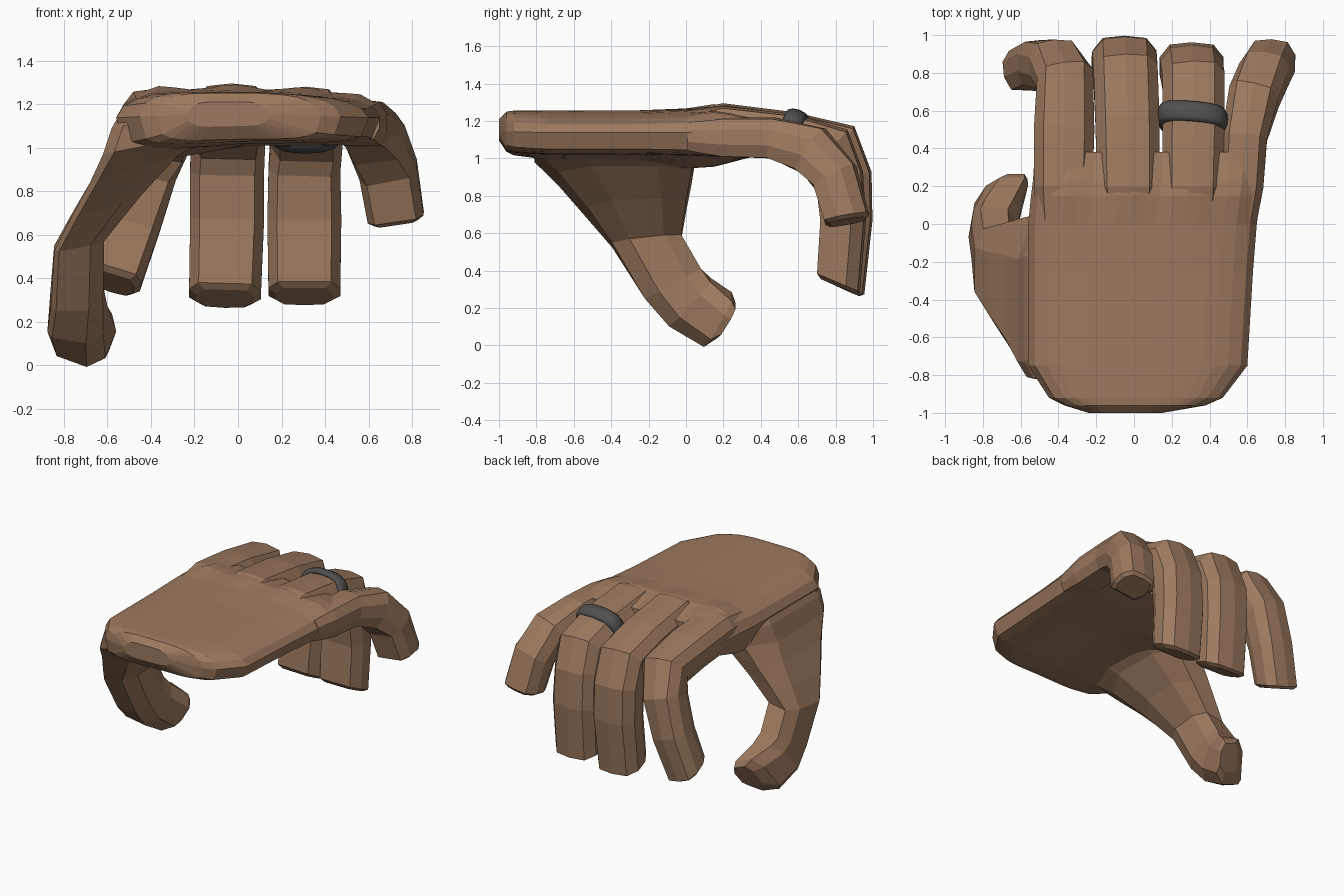
import bpy, bmesh, math
from mathutils import Vector

cube = bpy.data.objects.get("Cube")
if cube:
    bpy.data.objects.remove(cube)


def material(name, color):
    m = bpy.data.materials.new(name)
    m.use_nodes = True
    m.diffuse_color = color
    m.node_tree.nodes["Principled BSDF"].inputs["Base Color"].default_value = color
    return m


skin = material("skin brown", (0.34, 0.195, 0.115, 1))
metal = material("dark metal", (0.082, 0.08, 0.081, 1))


def loft(name, rings, mat, closed=False):
    """Bridge equal-length rings of points and cap both ends."""
    bm = bmesh.new()
    loops = [[bm.verts.new(p) for p in ring] for ring in rings]
    n = len(loops[0])
    pairs = list(zip(loops, loops[1:]))
    if closed:
        pairs.append((loops[-1], loops[0]))
    else:
        bm.faces.new(loops[0])
        bm.faces.new(loops[-1])
    for a, b in pairs:
        for i in range(n):
            j = (i + 1) % n
            bm.faces.new((a[i], a[j], b[j], b[i]))
    bmesh.ops.recalc_face_normals(bm, faces=bm.faces)
    mesh = bpy.data.meshes.new(name)
    bm.to_mesh(mesh)
    bm.free()
    mesh.materials.append(mat)
    obj = bpy.data.objects.new(name, mesh)
    bpy.context.collection.objects.link(obj)
    return obj


# Chamfered cross-sections
FINGER = [(1, -.4), (1, .35), (.68, .9), (0, 1), (-.68, .9), (-1, .35), (-1, -.4), (-.74, -1), (.74, -1)]
THUMB = [(1, -.5), (1, .5), (.6, 1), (-.6, 1), (-1, .45), (-1, -.8), (-.8, -1), (.45, -1)]


def section(shape, c, u, v):
    c, u, v = Vector(c), Vector(u), Vector(v)
    return [c + u * a + v * b for a, b in shape]


def finger(name, path, slant):
    """Path rows hold x, y, z, half width, half thickness."""
    pts = [Vector(p[:3]) for p in path]
    rings = []
    for i, row in enumerate(path):
        ahead = (pts[min(i + 1, len(pts) - 1)] - pts[i]).normalized()
        behind = (pts[i] - pts[max(i - 1, 0)]).normalized()
        t = (ahead + behind).normalized()
        side = Vector((1, 0, 0))
        side = (side - t * side.dot(t)).normalized()
        up = side.cross(t) * row[4]
        if i == len(path) - 1:  # obliquely cut fingertip
            up += t * slant
        rings.append(section(FINGER, pts[i], side * row[3], up))
    # Small bevel round the end
    rings.append(section(FINGER, pts[-1] + t * .02, side * row[3] * .8, up * .8))
    return loft(name, rings, skin)


finger("index_finger", [
    (-.375, .02, 1.13, .14, .11), (-.375, .2, 1.15, .155, .12), (-.37, .5, 1.12, .16, .12),
    (-.365, .77, 1.06, .15, .145), (-.42, .85, .90, .14, .13),
    (-.49, .855, .65, .135, .12), (-.57, .815, .395, .128, .115)], .035)
finger("middle_finger", [
    (-.03, .02, 1.14, .15, .11), (-.03, .2, 1.175, .165, .12), (-.035, .55, 1.13, .17, .12),
    (-.045, .8, 1.06, .17, .15), (-.05, .865, .90, .17, .13),
    (-.05, .875, .67, .17, .122), (-.06, .84, .325, .165, .118)], .04)
finger("ring_finger", [
    (.31, .02, 1.13, .15, .11), (.31, .2, 1.16, .16, .12), (.315, .55, 1.12, .165, .12),
    (.315, .76, 1.045, .165, .15), (.305, .82, .90, .165, .13),
    (.305, .84, .67, .17, .122), (.305, .815, .335, .165, .118)], .04)
finger("little_finger", [
    (.55, .02, 1.12, .10, .08), (.57, .2, 1.115, .115, .105), (.585, .46, 1.11, .12, .11),
    (.635, .675, 1.045, .135, .135), (.69, .80, .90, .135, .125),
    (.725, .86, .68, .13, .12)], .01)

# Thumb with its broad fleshy base running back to the wrist
loft("thumb", [section(THUMB, *r) for r in (
    ((-.30, -.36, 1.20), (.23, 0, .02), (0, .40, 0)),
    ((-.32, -.37, 1.13), (.26, 0, .04), (0, .45, 0)),
    ((-.36, -.38, 1.02), (.26, 0, .05), (0, .43, 0)),
    ((-.48, -.325, .90), (.20, 0, .06), (0, .355, 0)),
    ((-.61, -.265, .73), (.16, 0, .05), (0, .265, .01)),
    ((-.73, -.21, .56), (.115, 0, .02), (0, .185, .02)),
    ((-.74, -.07, .33), (.12, 0, 0), (0, .15, .08)),
    ((-.735, .02, .23), (.125, 0, -.02), (.02, .11, .12)),
    ((-.695, .17, .135), (.11, 0, -.04), (.05, .075, .125)),
    ((-.655, .215, .13), (.075, 0, -.03), (.03, .05, .08)))], skin)

# Palm: rows hold y, left x, right x, top z, bottom z at each edge, knuckle height
KNUCKLES = (-.38, -.03, .31, .56)
COLUMNS = 17


def palm_ring(y, x0, x1, top, low0, low1, bump):
    upper, lower = [], []
    for i in range(COLUMNS):
        s = i / (COLUMNS - 1)
        x = x0 + (x1 - x0) * (.03 + .94 * s)
        edge = abs(2 * s - 1) ** 6
        near = min(abs(x - k) for k in KNUCKLES)
        slope = .06 * max(0, x - .1) + .12 * max(0, -.38 - x)
        z = top - .045 * edge - slope + bump * max(0, 1 - near / .16)
        upper.append((x, y, z))
        blend = min(1, max(0, (x + .35) / .4))
        lower.append((x, y, low0 + (low1 - low0) * blend + .03 * edge))
    mid = (top + low1) / 2
    return [(x0, y, mid)] + upper + [(x1, y, mid)] + lower[::-1]


loft("palm", [palm_ring(*r) for r in (
    (-1.0, -.24, .15, 1.21, 1.09, 1.10, 0),
    (-.96, -.37, .38, 1.25, 1.03, 1.04, 0),
    (-.92, -.45, .47, 1.255, 1.01, 1.03, 0),
    (-.75, -.56, .6, 1.255, .99, 1.02, 0),
    (-.25, -.56, .63, 1.257, .98, 1.02, 0),
    (.0, -.56, .65, 1.262, .94, 1.015, .005),
    (.15, -.545, .67, 1.268, .95, 1.01, .025),
    (.23, -.535, .68, 1.255, .97, 1.01, .03),
    (.38, -.525, .685, 1.225, 1.01, 1.02, .025))], skin)

# Band on the ring finger: rounded tube swept round a tilted oval
band_rings = []
tilt = math.radians(20)
for i in range(32):
    a = math.tau * i / 32
    ring = []
    for j in range(10):
        b = math.tau * j / 10
        grow = .025 * math.cos(b)
        w = .057 * math.sin(b)
        # Squarish oval that hugs the finger
        px = math.copysign(abs(math.cos(a)) ** .75, math.cos(a)) * (.165 + grow)
        pz = math.copysign(abs(math.sin(a)) ** .75, math.sin(a)) * (.124 + grow)
        ring.append((.31 + px, .555 + w * math.cos(tilt) + pz * math.sin(tilt) - .08 * px,
                     1.12 + pz * math.cos(tilt) - w * math.sin(tilt)))
    band_rings.append(ring)
band = loft("finger_band", band_rings, metal, closed=True)
for poly in band.data.polygons:
    poly.use_smooth = True
